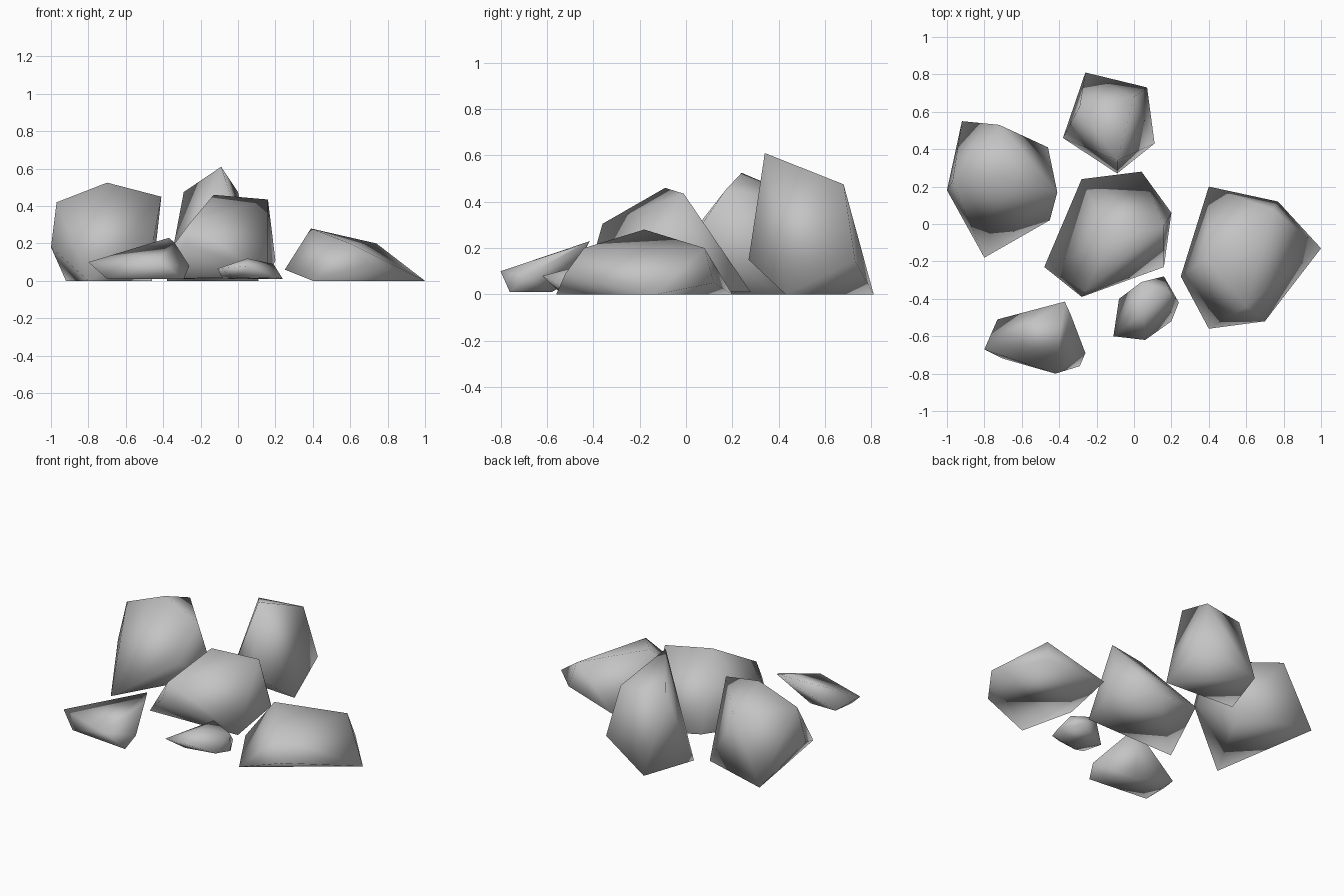
import bpy
import bmesh

# one plain stone colour
stone = bpy.data.materials.new("stone_grey")
stone.diffuse_color = (0.55, 0.55, 0.55, 1.0)


def rock(name, corners):
    """Chunky boulder: the convex hull of a few corners, smooth shaded."""
    bm = bmesh.new()
    for c in corners:
        bm.verts.new(c)
    hull = bmesh.ops.convex_hull(bm, input=bm.verts[:])
    loose = [v for v in bm.verts if not v.link_faces]
    bmesh.ops.delete(bm, geom=loose, context='VERTS')
    bmesh.ops.recalc_face_normals(bm, faces=bm.faces[:])
    for f in bm.faces:
        f.smooth = True
    mesh = bpy.data.meshes.new(name)
    bm.to_mesh(mesh)
    bm.free()
    mesh.materials.append(stone)
    obj = bpy.data.objects.new(name, mesh)
    bpy.context.collection.objects.link(obj)
    return obj


# wide boulder on the left
rock("left_boulder", [
    (-.92, .55, 0), (-.46, .41, 0), (-.80, -.18, 0),
    (-1.0, .18, .18), (-.45, .02, .23), (-.97, .23, .42),
    (-.70, .24, .525), (-.41, .17, .45), (-.72, .53, .40)])

# tallest boulder at the back
rock("back_boulder", [
    (-.26, .81, 0), (-.38, .46, 0), (.11, .43, 0),
    (.07, .73, .145), (-.09, .27, .15), (-.09, .34, .61),
    (0, .68, .475), (-.29, .63, .475)])

# boulder in the middle
rock("middle_boulder", [
    (-.48, -.23, .01), (.16, -.23, .02), (.04, .28, .01),
    (-.28, .24, .06), (.20, .06, .11), (-.28, -.39, .20),
    (-.26, -.36, .305), (-.13, -.09, .46), (.16, -.01, .435)])

# low broad boulder on the right
rock("right_boulder", [
    (.40, .20, 0), (1.0, -.13, 0), (.40, -.56, 0),
    (.77, .12, .05), (.70, -.52, .09), (.25, -.28, .06),
    (.60, -.44, .20), (.39, -.18, .28), (.74, .08, .20)])

# flat tilted slab at the front left
rock("front_slab", [
    (-.29, -.76, .01), (-.70, -.72, .01), (-.73, -.51, .05),
    (-.80, -.67, .10), (-.42, -.80, .10), (-.26, -.69, .08),
    (-.37, -.415, .23), (-.34, -.48, .205), (-.50, -.58, .01)])

# small stone at the front
rock("small_stone", [
    (-.11, -.60, .065), (.06, -.62, .08), (.20, -.52, .02),
    (.24, -.42, .01), (.16, -.28, .01), (-.08, -.40, .01),
    (0, -.55, .015), (.04, -.31, .115), (.05, -.47, .12),
    (.19, -.36, .09)])
